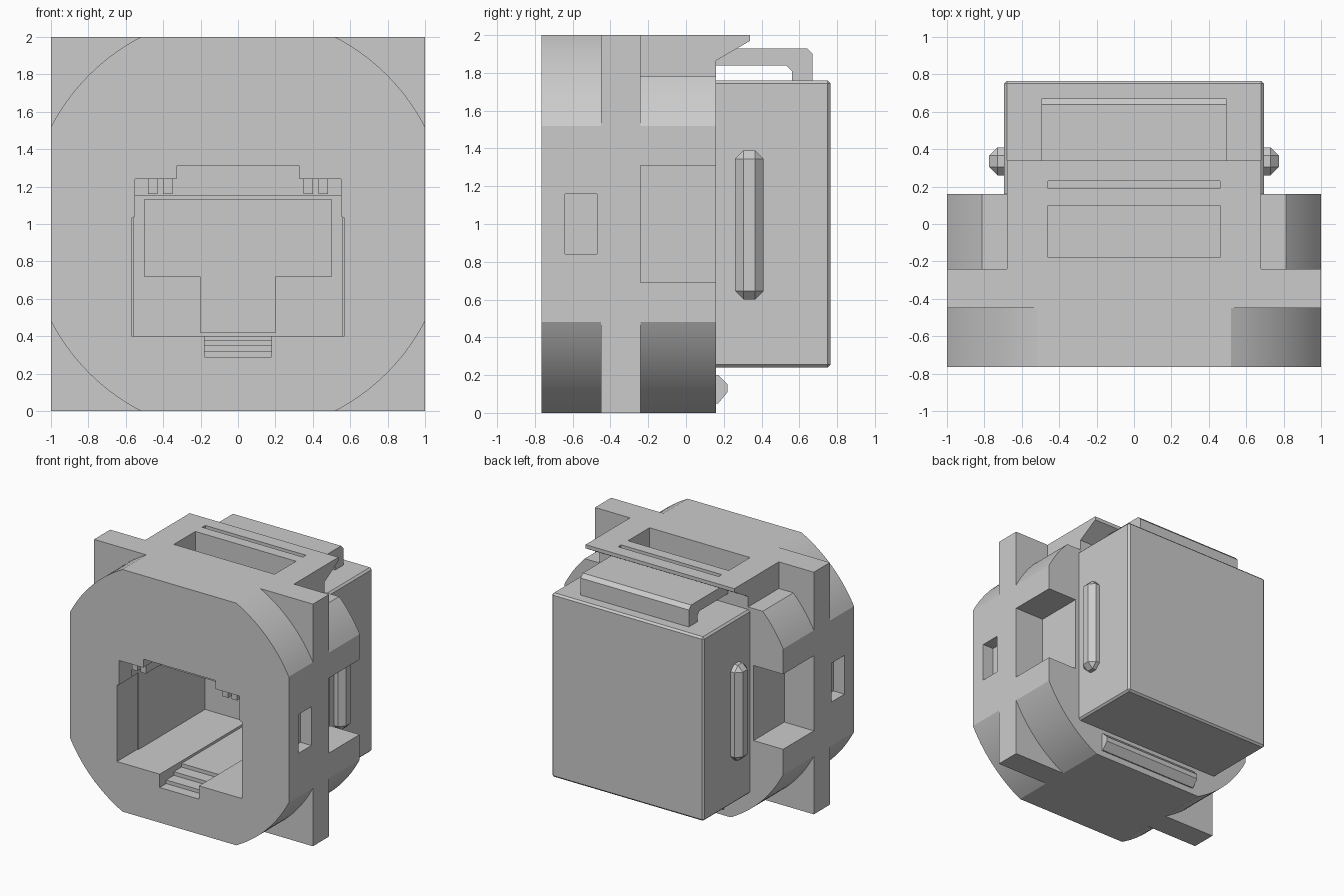
import bpy, bmesh, math
from mathutils import Vector

if "Cube" in bpy.data.objects:
    bpy.data.objects.remove(bpy.data.objects["Cube"])


def prism(name, pts, axis, a, b, bevel=0.0):
    """Extrude a 2D profile: axis 'y' takes (x, z) points, axis 'x' takes (y, z) points."""
    bm = bmesh.new()
    place = (lambda p, t: (p[0], t, p[1])) if axis == 'y' else (lambda p, t: (t, p[0], p[1]))
    face = bm.faces.new([bm.verts.new(place(p, a)) for p in pts])
    ext = bmesh.ops.extrude_face_region(bm, geom=[face])
    verts = [v for v in ext['geom'] if isinstance(v, bmesh.types.BMVert)]
    bmesh.ops.translate(bm, verts=verts, vec=Vector(place((0, 0), b - a)))
    bmesh.ops.recalc_face_normals(bm, faces=bm.faces)
    if bevel:
        bmesh.ops.bevel(bm, geom=list(bm.edges), offset=bevel, segments=1, affect='EDGES')
    me = bpy.data.meshes.new(name)
    bm.to_mesh(me)
    bm.free()
    ob = bpy.data.objects.new(name, me)
    bpy.context.collection.objects.link(ob)
    return ob


def box(name, x0, x1, y0, y1, z0, z1, bevel=0.0):
    return prism(name, [(x0, z0), (x1, z0), (x1, z1), (x0, z1)], 'y', y0, y1, bevel)


def combine(target, other, op):
    """Apply a boolean and discard the operand."""
    mod = target.modifiers.new(op.lower(), 'BOOLEAN')
    mod.operation, mod.solver, mod.object = op, 'EXACT', other
    bpy.context.view_layer.objects.active = target
    bpy.ops.object.modifier_apply(modifier=mod.name)
    bpy.data.objects.remove(other, do_unlink=True)


# Round body with four flats: square with arc corners
R, N = 1.127, 14
start = math.acos(1 / R)
outline = []
for q in range(4):
    for i in range(N + 1):
        t = q * math.pi / 2 + start + (math.pi / 2 - 2 * start) * i / N
        outline.append((R * math.cos(t), 1 + R * math.sin(t)))
housing = prism("housing", outline, 'y', -0.765, 0.16)

# Trim the rear shoulders beside the top arm, and the side pockets
for s in (-1, 1):
    def side(name, xa, xb, *rest):
        return box(name, min(s * xa, s * xb), max(s * xa, s * xb), *rest)
    combine(housing, side("shoulder_cut", 0.68, 1.2, -0.24, 0.3, 1.78, 2.2), 'DIFFERENCE')
    combine(housing, side("rear_pocket", 0.73, 1.2, -0.24, 0.3, 0.69, 1.31), 'DIFFERENCE')
    combine(housing, side("front_pocket", 0.9, 1.2, -0.64, -0.47, 0.84, 1.16), 'DIFFERENCE')

# Square mounting plate, rear box and top arm with its sloped underside
combine(housing, box("plate", -1, 1, -0.45, -0.24, 0, 2), 'UNION')
combine(housing, box("rear_box", -0.695, 0.695, 0.0, 0.765, 0.24, 1.76, 0.015), 'UNION')
arm = [(-0.3, 1.7), (0.0, 1.7), (0.03, 1.79), (0.34, 1.97), (0.34, 2.0), (-0.3, 2.0)]
combine(housing, prism("top_arm", arm, 'x', -0.68, 0.68), 'UNION')

# Window and thin groove in the arm
combine(housing, box("arm_window", -0.46, 0.46, -0.18, 0.10, 1.78, 2.2), 'DIFFERENCE')
combine(housing, box("arm_groove", -0.46, 0.46, 0.19, 0.23, 1.94, 2.2), 'DIFFERENCE')

# Socket: wide mouth with stepped top, then the deep chamber
mouth = [(0.57, 0.40), (0.57, 1.03), (0.55, 1.04), (0.55, 1.24), (0.33, 1.24), (0.33, 1.31)]
mouth += [(-x, z) for x, z in reversed(mouth)]
combine(housing, prism("socket_mouth", mouth, 'y', -0.9, -0.5), 'DIFFERENCE')
combine(housing, box("socket_chamber", -0.56, 0.56, -0.6, 0.37, 0.40, 1.15), 'DIFFERENCE')

# T-shaped relief in the back wall
tee = [(0.2, 0.42), (0.2, 0.72), (0.5, 0.72), (0.5, 1.13)]
tee += [(-x, z) for x, z in reversed(tee)]
combine(housing, prism("back_relief", tee, 'y', 0.3, 0.39), 'DIFFERENCE')

# Stepped catch notch below the mouth, running into a shallow floor channel
notch = [(-0.9, 0.29), (-0.68, 0.29), (-0.68, 0.32), (-0.58, 0.32), (-0.58, 0.35),
         (-0.48, 0.35), (-0.48, 0.38), (0.36, 0.38), (0.36, 0.5), (-0.9, 0.5)]
combine(housing, prism("catch_notch", notch, 'x', -0.18, 0.18), 'DIFFERENCE')

# Small ribs hanging in the upper corners of the mouth
for s in (-1, 1):
    for x in (0.35, 0.43):
        xs = sorted((s * x, s * (x + 0.05)))
        box("mouth_rib", xs[0], xs[1], -0.70, -0.49, 1.16, 1.25)

# Latch flap bridging from the arm to the rear box
flap = [(0.10, 1.84), (0.53, 1.84), (0.56, 1.81), (0.56, 1.74), (0.67, 1.74),
        (0.67, 1.90), (0.64, 1.93), (0.22, 1.93)]
prism("latch_flap", flap, 'x', -0.495, 0.495)

# Chamfered side ribs on the rear box and the lower clip
for s in (-1, 1):
    xs = sorted((s * 0.63, s * 0.775))
    box("side_rib", xs[0], xs[1], 0.26, 0.41, 0.60, 1.39, 0.045)
clip = [(0.12, 0.05), (0.17, 0.05), (0.22, 0.11), (0.22, 0.15), (0.17, 0.20), (0.12, 0.20)]
prism("lower_clip", clip, 'x', -0.46, 0.46)

# Smooth the arcs, keep the edges sharp
bpy.ops.object.select_all(action='DESELECT')
housing.select_set(True)
bpy.context.view_layer.objects.active = housing
bpy.ops.object.shade_smooth_by_angle(angle=math.radians(20))
